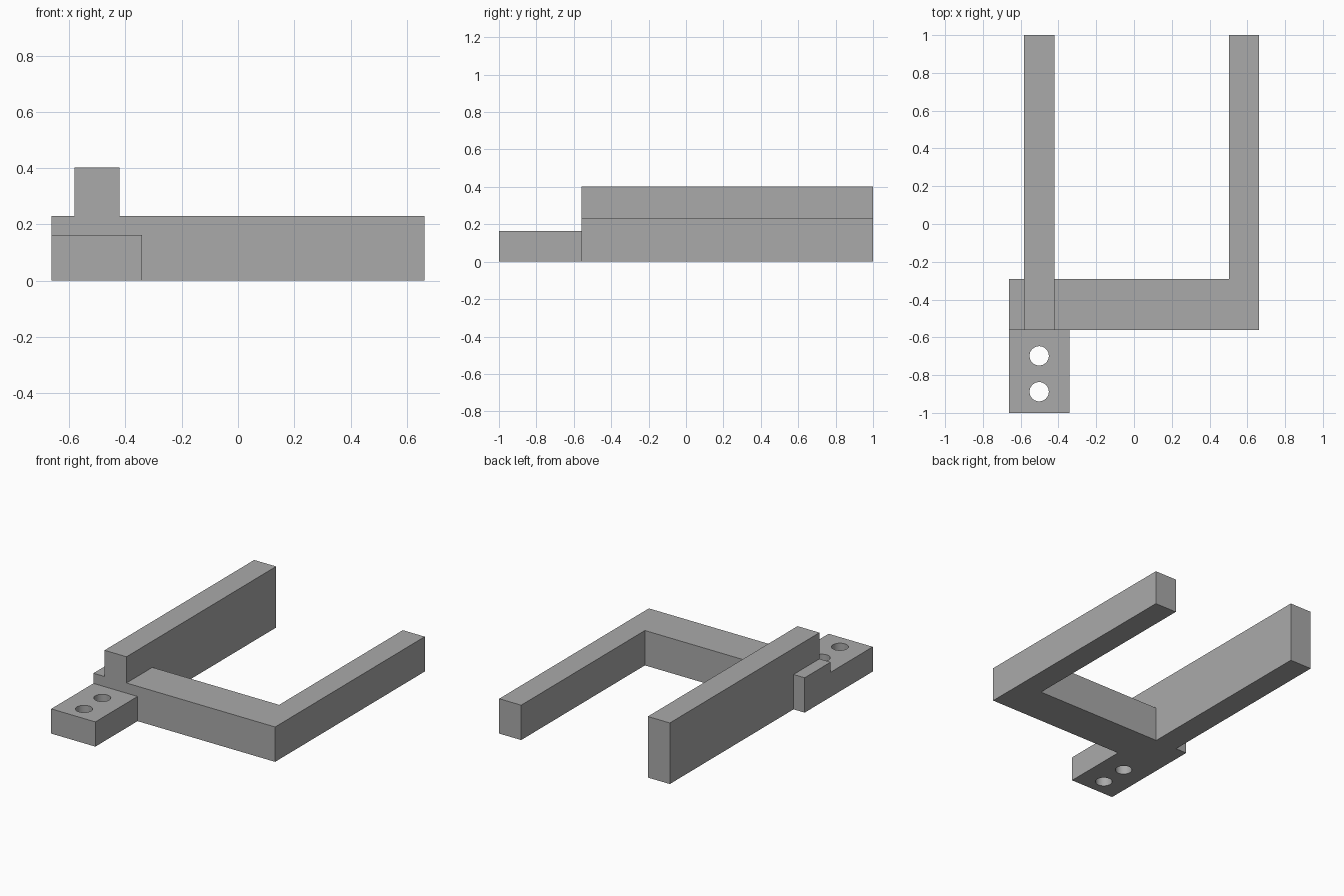
import bpy
import bmesh

cube = bpy.data.objects.get("Cube")
if cube:
    bpy.data.objects.remove(cube, do_unlink=True)

grey = bpy.data.materials.new("plain grey")
grey.use_nodes = True
colour = (0.4, 0.4, 0.4, 1)
grey.diffuse_color = colour
grey.node_tree.nodes["Principled BSDF"].inputs["Base Color"].default_value = colour


def add_object(name, bm):
    bmesh.ops.recalc_face_normals(bm, faces=bm.faces[:])
    mesh = bpy.data.meshes.new(name)
    bm.to_mesh(mesh)
    bm.free()
    mesh.materials.append(grey)
    obj = bpy.data.objects.new(name, mesh)
    bpy.context.collection.objects.link(obj)
    return obj


def extrude_plan(name, outline, height):
    """Raise a plan outline from the ground to the given height."""
    bm = bmesh.new()
    face = bm.faces.new([bm.verts.new((x, y, 0)) for x, y in outline])
    result = bmesh.ops.extrude_face_region(bm, geom=[face])
    top = [v for v in result["geom"] if isinstance(v, bmesh.types.BMVert)]
    bmesh.ops.translate(bm, verts=top, vec=(0, 0, height))
    return add_object(name, bm)


def rectangle(x0, x1, y0, y1):
    return [(x0, y0), (x1, y0), (x1, y1), (x0, y1)]


def combine(target, tool, operation):
    mod = target.modifiers.new(tool.name, 'BOOLEAN')
    mod.operation = operation
    mod.solver = 'EXACT'
    mod.object = tool
    bpy.context.view_layer.objects.active = target
    bpy.ops.object.modifier_apply(modifier=mod.name)
    bpy.data.objects.remove(tool, do_unlink=True)


side, front, bar_front, bar_back, back = 0.663, -1, -0.56, -0.29, 1

# Low L-shaped crossbar and left arm
bracket = extrude_plan("fork_bracket", [
    (-side, bar_front), (side, bar_front), (side, back),
    (0.503, back), (0.503, bar_back), (-side, bar_back)], 0.23)

# Tall right arm, flush with the front of the crossbar
arm = extrude_plan("tall_arm", rectangle(-0.582, -0.422, bar_front, back), 0.403)
combine(bracket, arm, 'UNION')

# Mounting tab, set slightly into the crossbar
tab = extrude_plan("mounting_tab", rectangle(-side, -0.341, front, bar_front + 0.1), 0.163)
combine(bracket, tab, 'UNION')

# Two bolt holes through the tab
for y in (-0.888, -0.698):
    bm = bmesh.new()
    bmesh.ops.create_cone(bm, cap_ends=True, segments=48,
                          radius1=0.051, radius2=0.051, depth=1)
    bmesh.ops.translate(bm, verts=bm.verts[:], vec=(-0.502, y, 0))
    hole = add_object("bolt_hole_cutter", bm)
    hole.hide_render = True
    combine(bracket, hole, 'DIFFERENCE')

# Smooth hole walls, crisp block edges
bpy.ops.object.select_all(action='DESELECT')
bracket.select_set(True)
bpy.context.view_layer.objects.active = bracket
bpy.ops.object.shade_smooth_by_angle(angle=0.5)
